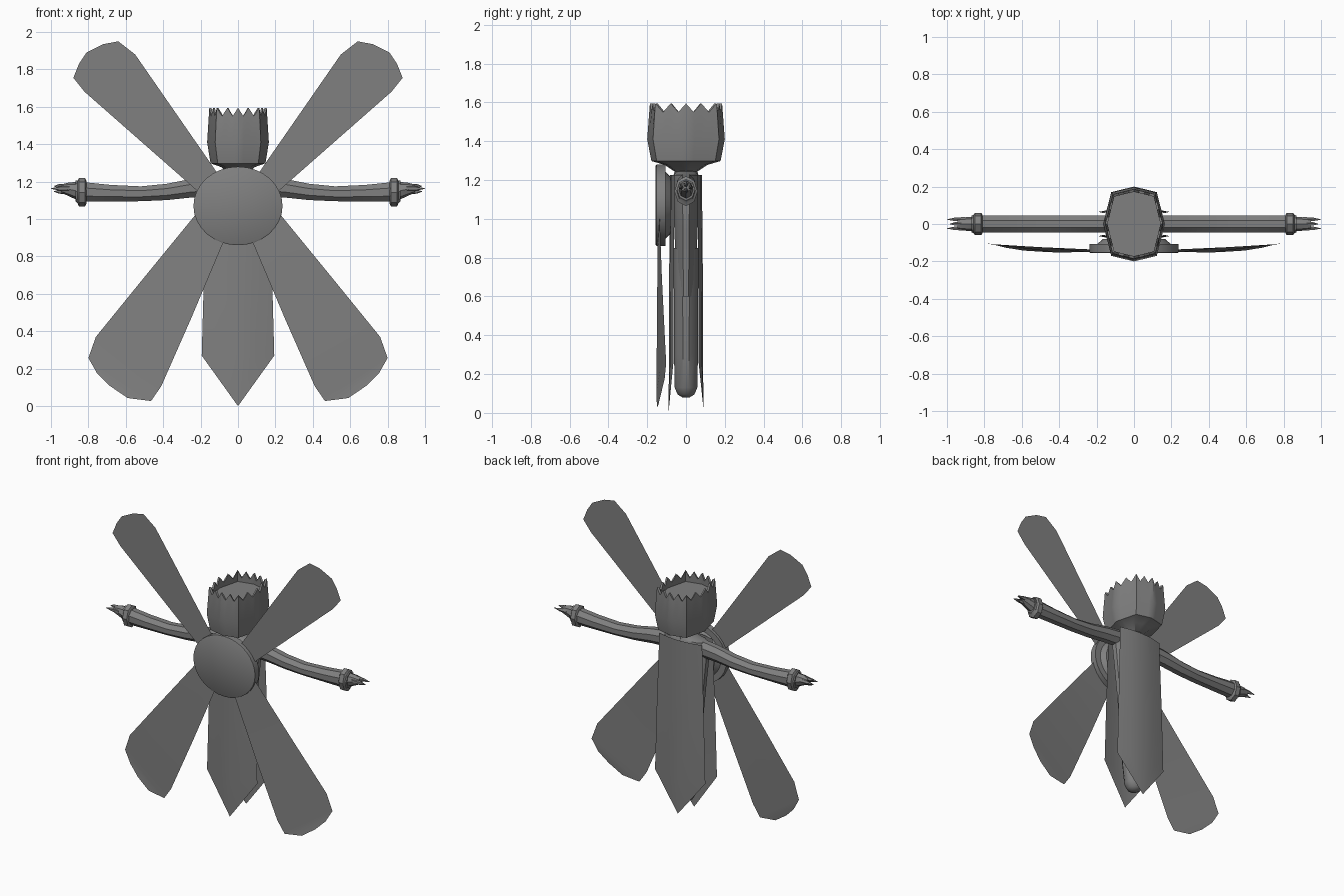
import bpy, bmesh
from math import sin, cos, pi
from mathutils import Vector

if "Cube" in bpy.data.objects:
    bpy.data.objects.remove(bpy.data.objects["Cube"])

dark = bpy.data.materials.new("dark_grey")
dark.diffuse_color = (.216, .216, .216, 1)
dark.use_nodes = True
dark.node_tree.nodes["Principled BSDF"].inputs["Base Color"].default_value = dark.diffuse_color


def make(name, verts, faces, smooth=False):
    me = bpy.data.meshes.new(name)
    me.from_pydata(verts, [], faces)
    me.materials.append(dark)
    bm = bmesh.new()
    bm.from_mesh(me)
    bmesh.ops.recalc_face_normals(bm, faces=bm.faces)
    bm.to_mesh(me)
    bm.free()
    ob = bpy.data.objects.new(name, me)
    bpy.context.collection.objects.link(ob)
    if smooth:
        bpy.context.view_layer.objects.active = ob
        ob.select_set(True)
        bpy.ops.object.shade_smooth_by_angle(angle=0.6)
        ob.select_set(False)
    return ob


def bridge(rings):
    """Verts and faces joining equal closed rings of points, capped at both ends."""
    n = len(rings[0])
    verts = [p for r in rings for p in r]
    faces = [(k * n + i, k * n + (i + 1) % n, (k + 1) * n + (i + 1) % n, (k + 1) * n + i)
             for k in range(len(rings) - 1) for i in range(n)]
    return verts, faces + [tuple(range(n)), tuple(range(len(verts) - n, len(verts)))]


def loft(name, sections, n, axis='z', offset=(0, 0), turn=0.0):
    """sections: (t, ra, rb, shift) along z (a=x, b=y) or x (a=y, b=z)."""
    rings = []
    for t, ra, rb, sh in sections:
        ring = []
        for i in range(n):
            w = 2 * pi * (i + turn) / n
            a, b = offset[0] + ra * cos(w), offset[1] + rb * sin(w) + sh
            ring.append((a, b, t) if axis == 'z' else (t, a, b))
        rings.append(ring)
    return make(name, *bridge(rings), smooth=True)


def mirror(ob):
    ob.modifiers.new("mirror", 'MIRROR').use_axis[0] = True
    return ob


# Head: eight-sided cup with a zigzag rim and a recessed lid
octagon = [(0, -.2), (.122, -.17), (.165, 0), (.122, .17),
           (0, .2), (-.122, .17), (-.165, 0), (-.122, -.17)]
SUB = 4
outline = []
for k in range(8):
    p, q = Vector(octagon[k]), Vector(octagon[(k + 1) % 8])
    outline += [p.lerp(q, j / SUB) for j in range(SUB)]


def head_ring(s, z, tooth=0.0):
    return [(p.x * s, p.y * s, z + (tooth if i % 2 == 0 else 0)) for i, p in enumerate(outline)]


make("head", *bridge([head_ring(.3, 1.245), head_ring(.55, 1.278), head_ring(.89, 1.298),
                      head_ring(1, 1.41), head_ring(.93, 1.55, .045),
                      head_ring(.86, 1.55, .045), head_ring(.87, 1.52)]), smooth=True)
# Neck
loft("neck", [(1.2, .07, .07, 0), (1.24, .055, .06, 0), (1.27, .05, .06, 0)], 8)

# Torso and lower core between the cloth panels
loft("torso", [(.6, .12, .05, 0), (.95, .155, .062, 0), (1.17, .18, .07, 0),
               (1.225, .16, .065, 0), (1.245, .07, .05, 0)], 12, turn=.5)
loft("lower_core", [(.08, .02, .02, 0), (.095, .045, .045, 0), (.13, .065, .06, 0),
                    (.3, .09, .064, 0), (.85, .13, .066, 0)], 12, turn=.5)


# Hanging cloth panels, pointed at the bottom
def panel(name, side, tip_z):
    rows = []
    for z, hw, y in [(1.225, .165, .082), (.7, .182, .087), (.27, .194, .088)]:
        rows.append([(u * hw, side * (y - .024 * u * u), z) for u in (-1, -.5, 0, .5, 1)])
    verts = [p for r in rows for p in r] + [(0, side * .09, tip_z)]
    faces = [(r * 5 + i, r * 5 + i + 1, r * 5 + i + 6, r * 5 + i + 5)
             for r in range(2) for i in range(4)]
    faces += [(10 + i, 11 + i, 15) for i in range(4)]
    return make(name, verts, faces, smooth=True)


panel("front_panel", -1, 0)
panel("back_panel", 1, .02)

# Arm, cuff and hand
mirror(loft("arm", [(.14, .05, .058, 1.175), (.25, .05, .054, 1.165), (.38, .05, .047, 1.145),
                    (.52, .05, .043, 1.135), (.68, .05, .048, 1.138), (.83, .05, .057, 1.145)],
            8, 'x', turn=.5))
mirror(loft("cuff", [(.81, .05, .06, 1.143), (.818, .06, .077, 1.143), (.85, .06, .077, 1.143),
                     (.858, .048, .06, 1.145), (.868, .046, .056, 1.15)], 8, 'x'))
mirror(loft("hand", [(.86, .038, .048, 1.15), (.9, .036, .038, 1.158),
                     (.945, .03, .022, 1.163)], 8, 'x'))
for i, (y, z, tip) in enumerate([(-.024, 1.163, 1.0), (0, 1.176, .985),
                                 (.024, 1.163, 1.0), (0, 1.147, .985)]):
    mirror(loft("finger_%d" % (i + 1), [(.9, .013, .015, z), (.955, .011, .012, z),
                                        (tip, .001, .001, z)], 5, 'x', offset=(y, 0)))

# Round boss on the chest
rings = [[(r * .238 * cos(2 * pi * i / 32), y, 1.07 + r * .21 * sin(2 * pi * i / 32)) for i in range(32)]
         for y, r in [(-.08, .7), (-.106, .82), (-.106, 1), (-.152, 1), (-.156, .97)]]
make("boss", *bridge(rings), smooth=True)

# Flat upper blades
upper = [(.06, 1.15), (.12, 1.26), (.55, 1.88), (.64, 1.95), (.72, 1.935), (.81, 1.89),
         (.85, 1.83), (.88, 1.755), (.82, 1.68), (.24, 1.17), (.15, 1.09)]
mirror(make("upper_blade", [(x, -.125, z) for x, z in upper], [tuple(range(len(upper)))]))

# Lower blades, slightly twisted: quads between the inner and outer edges (x, y, z)
inner = [(.06, -.14, .93), (.085, -.146, .86), (.25, -.15, .47), (.41, -.152, .107),
         (.465, -.15, .027), (.59, -.142, .043)]
outer = [(.16, -.138, 1.08), (.23, -.136, 1.02), (.5, -.124, .69), (.76, -.108, .37),
         (.8, -.102, .257), (.754, -.11, .176)]
n = len(inner)
faces = [(i, i + 1, n + i + 1, n + i) for i in range(n - 1)] + [(n - 1, 2 * n, 2 * n - 1)]
mirror(make("lower_blade", inner + outer + [(.684, -.127, .107)], faces, smooth=True))
